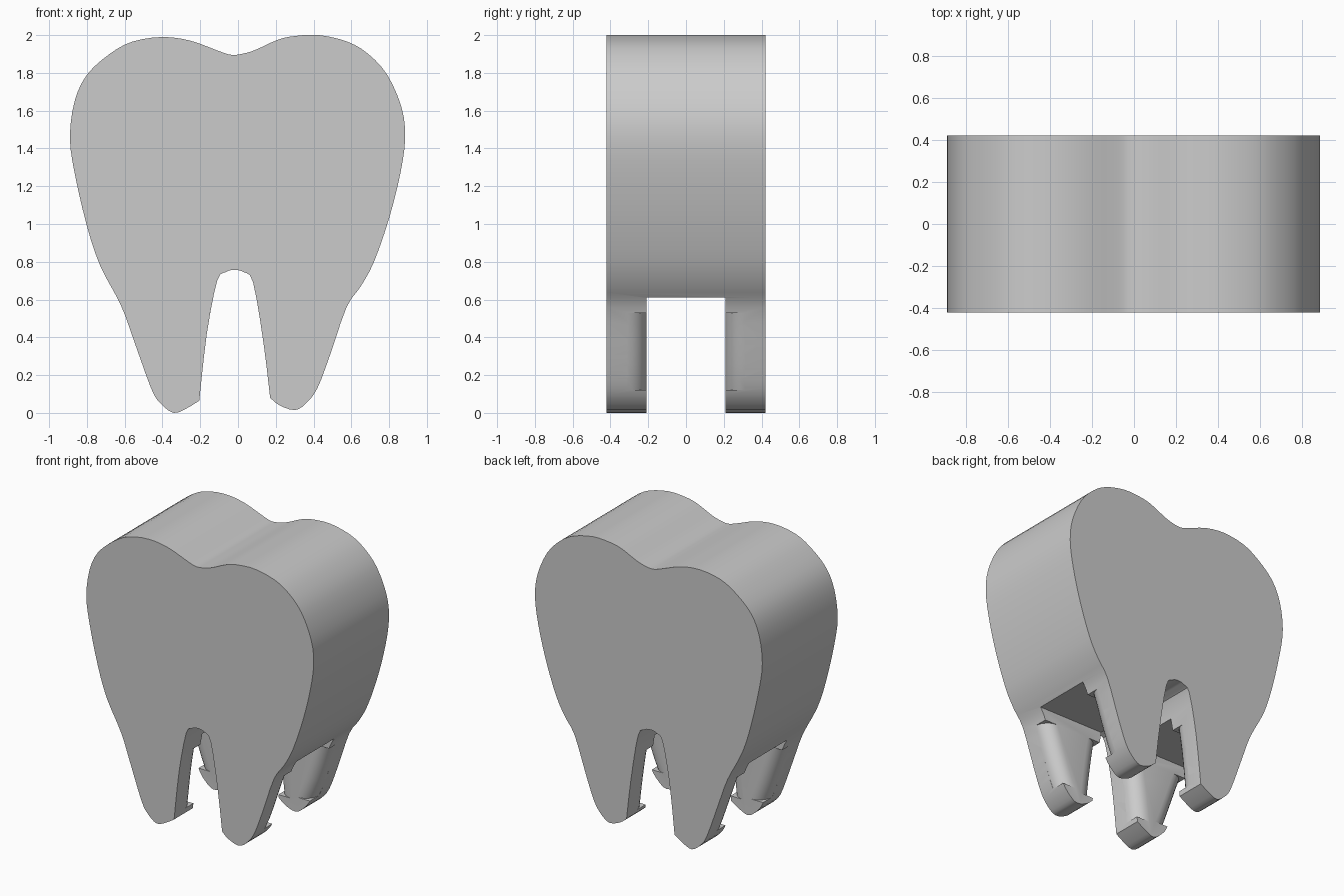
import bpy, bmesh, math
from mathutils import Vector

if "Cube" in bpy.data.objects:
    bpy.data.objects.remove(bpy.data.objects["Cube"])

DEPTH, SLOT, SLOT_TOP, R = 0.42, 0.21, 0.61, 0.10

# Front outline: outer run (right leg, crown, left leg) and the arch between the legs
OUTER = [(.17, .08), (.22, .04), (.30, .015), (.36, .05), (.42, .13), (.485, .30), (.575, .56),
         (.65, .67), (.72, .80), (.80, 1.03), (.86, 1.27), (.885, 1.46), (.865, 1.62), (.79, 1.79),
         (.69, 1.90), (.58, 1.965), (.43, 2.0), (.30, 1.995), (.21, 1.975), (.10, 1.925),
         (.04, 1.905), (-.03, 1.895), (-.10, 1.915), (-.25, 1.97), (-.40, 1.99), (-.56, 1.965),
         (-.68, 1.90), (-.80, 1.79), (-.865, 1.65), (-.89, 1.46), (-.865, 1.27), (-.80, .99),
         (-.73, .78), (-.62, .57), (-.55, .38), (-.46, .13), (-.41, .05), (-.34, 0), (-.27, .025),
         (-.205, .065)]
ARCH = [(-.205, .065), (-.165, .42), (-.11, .70), (-.065, .745), (-.02, .757), (.03, .745),
        (.08, .69), (.135, .37), (.17, .08)]


def spline(points, steps=3):
    """Smooth open run through the points, last point left out."""
    p = [Vector(q) for q in points]
    p = [p[0]] + p + [p[-1]]
    out = []
    for a, b, c, d in zip(p, p[1:], p[2:], p[3:]):
        for i in range(steps):
            t = i / steps
            out.append(0.5 * (2 * b + (c - a) * t + (2 * a - 5 * b + 4 * c - d) * t * t
                              + (3 * b - a - 3 * c + d) * t ** 3))
    return out


def loft(bm, rings):
    """Closed solid through a list of rings."""
    vs = [[bm.verts.new(c) for c in ring] for ring in rings]
    n = len(vs[0])
    for a, b in zip(vs, vs[1:]):
        for i in range(n):
            bm.faces.new((a[i], a[(i + 1) % n], b[(i + 1) % n], b[i]))
    bm.faces.new(vs[0])
    bm.faces.new(vs[-1])


def make(name, solids):
    bm = bmesh.new()
    for rings in solids:
        loft(bm, rings)
    bmesh.ops.recalc_face_normals(bm, faces=bm.faces)
    mesh = bpy.data.meshes.new(name)
    bm.to_mesh(mesh)
    bm.free()
    ob = bpy.data.objects.new(name, mesh)
    bpy.context.collection.objects.link(ob)
    return ob


def edge_x(run, z):
    """x where a rising run of outline points crosses height z."""
    for a, b in zip(run, run[1:]):
        if min(a.y, b.y) <= z <= max(a.y, b.y) and a.y != b.y:
            return a.x + (b.x - a.x) * (z - a.y) / (b.y - a.y)
    return run[-1].x


outer, arch = spline(OUTER), spline(ARCH)
outline = outer + arch

# Tooth body: the outline pushed through its depth
tooth = make("tooth_body", [[[(p.x, y, p.y) for p in outline] for y in (-DEPTH, DEPTH)]])

# Slot that divides the front legs from the back legs
slot = make("slot_cutter", [[[(x, y, z) for x, y in
            ((-2, -SLOT), (2, -SLOT), (2, SLOT), (-2, SLOT))] for z in (-1, SLOT_TOP)]])

# Rounding of the inner vertical leg edges; each run has an outward x direction
runs = [(outer[9:24], 1, .12), (outer[90:], -1, .12),
        (arch[:8], 1, .10), (arch[16:] + [Vector(ARCH[-1])], -1, .10)]
solids = []
for run, out, z0 in runs:
    for side in (-1, 1):
        rings = []
        for k in range(7):
            z = z0 + (0.53 - z0) * k / 6
            x = edge_x(run, z)
            ring = []
            for i in range(7):
                a = math.pi / 2 * i / 6
                ring.append((x - out * R * (1 - math.cos(a)),
                             side * (SLOT + R - R * math.sin(a)), z))
            ring += [(x - out * R, side * (SLOT - .04), z),
                     (x + out * .06, side * (SLOT - .04), z),
                     (x + out * .06, side * (SLOT + R), z)]
            rings.append(ring)
        solids.append(rings)
rounding = make("leg_rounding_cutter", solids)

bpy.context.view_layer.objects.active = tooth
tooth.select_set(True)
for cutter in (slot, rounding):
    mod = tooth.modifiers.new(cutter.name, 'BOOLEAN')
    mod.operation, mod.solver, mod.object = 'DIFFERENCE', 'EXACT', cutter
    bpy.ops.object.modifier_apply(modifier=mod.name)
    bpy.data.objects.remove(cutter)
bpy.ops.object.shade_smooth_by_angle(angle=math.radians(30))
